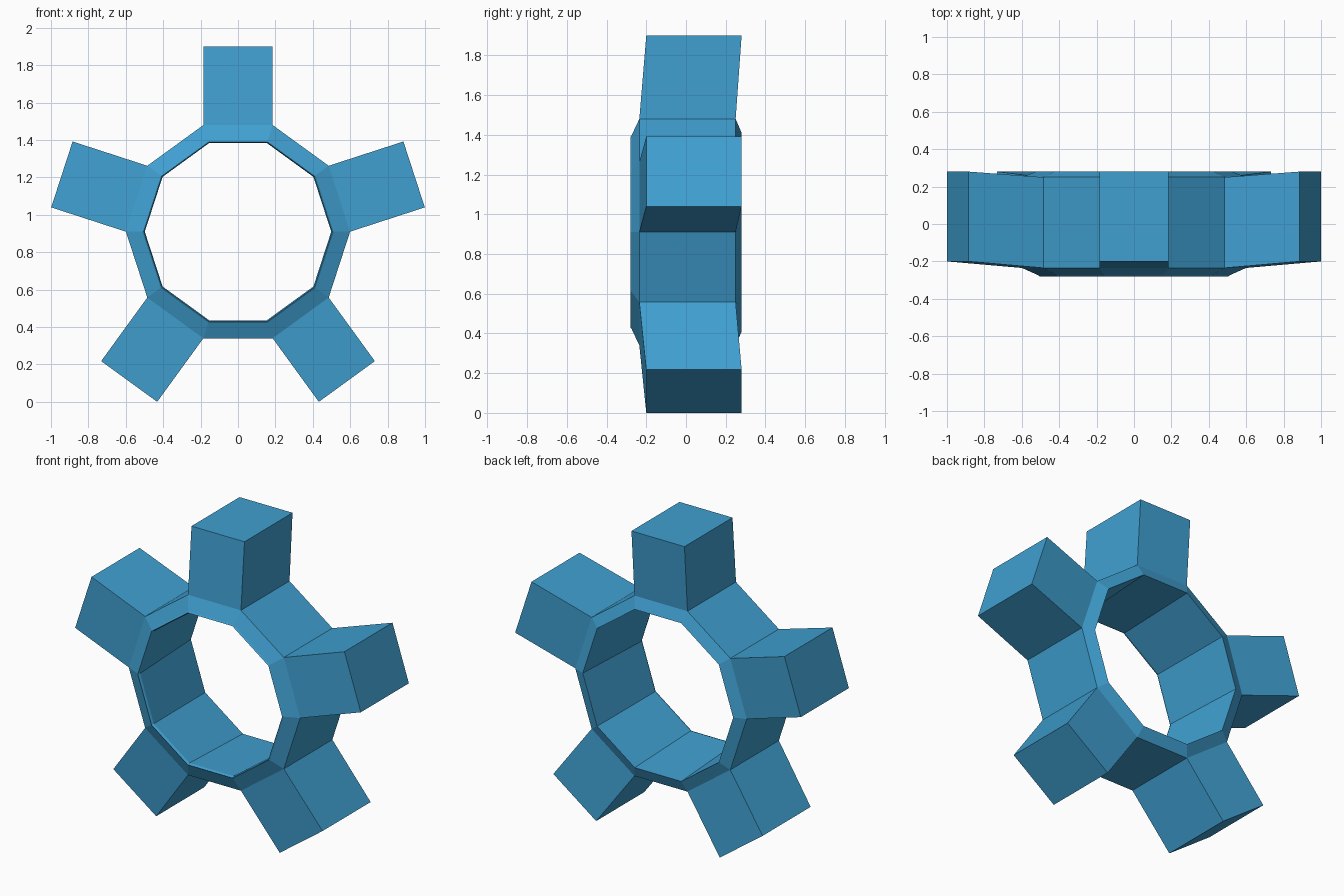
import bpy, bmesh
from math import sin, cos, pi, radians
from mathutils import Vector

cube = bpy.data.objects.get("Cube")
if cube:
    bpy.data.objects.remove(cube, do_unlink=True)

blue = bpy.data.materials.new("blue")
blue.use_nodes = True
colour = (0.051, 0.35, 0.64, 1)
blue.diffuse_color = colour
blue.node_tree.nodes["Principled BSDF"].inputs["Base Color"].default_value = colour

SIDES = 10
CENTRE_Z = 0.91
TOOTH_REACH = 0.99

# Ring cross-section: (distance of the flat from the axis, y)
profile = [(0.57, 0.25), (0.57, -0.235), (0.487, -0.274), (0.48, -0.28),
           (0.474, -0.265), (0.50, 0.28)]

bm = bmesh.new()


def flat_direction(i):
    a = pi / 2 + 2 * pi * i / SIDES
    return Vector((cos(a), 0, sin(a)))


# Ten-sided ring, with corners halfway between the flats
loops = []
for i in range(SIDES):
    a = pi / 2 + 2 * pi * (i - 0.5) / SIDES
    corner = 1 / cos(pi / SIDES)
    loops.append([bm.verts.new((r * corner * cos(a), y, r * corner * sin(a)))
                  for r, y in profile])

outer_faces = []
for i in range(SIDES):
    here, after = loops[i], loops[(i + 1) % SIDES]
    for k in range(len(profile)):
        n = (k + 1) % len(profile)
        face = bm.faces.new((here[k], here[n], after[n], after[k]))
        if k == 0:
            outer_faces.append(face)

# Five teeth, drawn out of every second outer flat and leaning backwards
for i in range(0, SIDES, 2):
    top = bmesh.ops.extrude_discrete_faces(bm, faces=[outer_faces[i]])["faces"][0]
    for v in top.verts:
        v.co += flat_direction(i) * (TOOTH_REACH - profile[0][0])
        v.co.y = 0.28 if v.co.y > 0 else -0.20

bmesh.ops.recalc_face_normals(bm, faces=bm.faces[:])
bmesh.ops.translate(bm, verts=bm.verts[:], vec=(0, 0, CENTRE_Z))

mesh = bpy.data.meshes.new("toothed_ring")
bm.to_mesh(mesh)
bm.free()
mesh.materials.append(blue)
ring = bpy.data.objects.new("toothed_ring", mesh)
bpy.context.collection.objects.link(ring)
